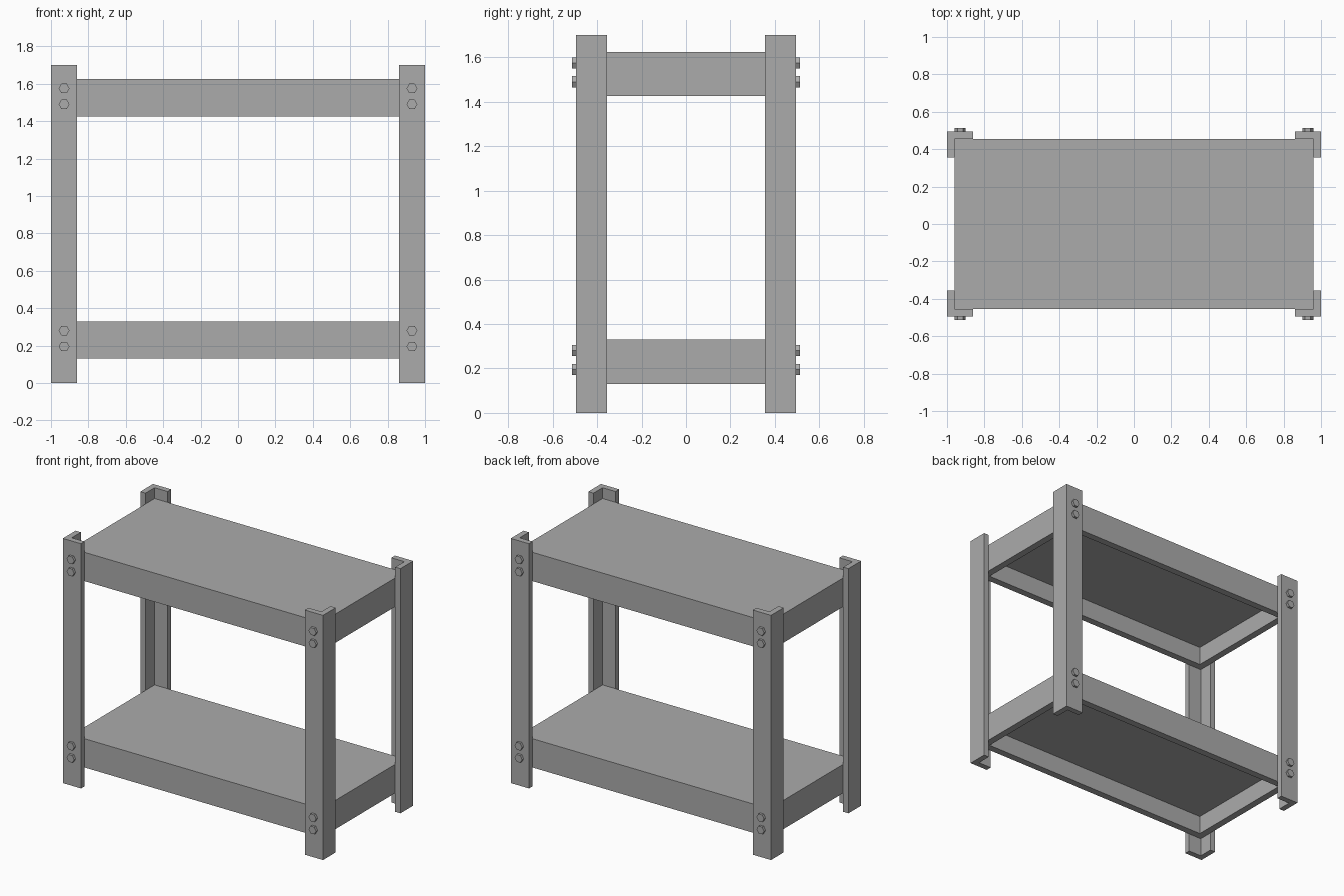
import bpy, bmesh, math
from mathutils import Matrix

cube = bpy.data.objects.get("Cube")
if cube:
    bpy.data.objects.remove(cube, do_unlink=True)

# Overall dimensions
HX, HY, HEIGHT = 1.0, 0.495, 1.70
FLANGE, THICK = 0.14, 0.04
SHELF_H, RIM, PLATE = 0.20, 0.07, 0.07
SHELF_BOTTOMS = {"lower": 0.13, "upper": 1.425}

steel = bpy.data.materials.new("grey_steel")
steel.use_nodes = True
colour = (0.41, 0.41, 0.41, 1)
steel.diffuse_color = colour
steel.node_tree.nodes["Principled BSDF"].inputs["Base Color"].default_value = colour


def add_object(name, bm):
    bmesh.ops.recalc_face_normals(bm, faces=bm.faces[:])
    mesh = bpy.data.meshes.new(name)
    bm.to_mesh(mesh)
    bm.free()
    mesh.materials.append(steel)
    obj = bpy.data.objects.new(name, mesh)
    bpy.context.collection.objects.link(obj)
    return obj


def angle_post(name, sx, sy):
    """L-shaped upright with its heel at the outer corner."""
    profile = [(0, 0), (FLANGE, 0), (FLANGE, THICK),
               (THICK, THICK), (THICK, FLANGE), (0, FLANGE)]
    bm = bmesh.new()
    face = bm.faces.new([bm.verts.new((sx * (HX - a), sy * (HY - b), 0))
                         for a, b in profile])
    top = bmesh.ops.extrude_face_region(bm, geom=[face])["geom"]
    bmesh.ops.translate(bm, vec=(0, 0, HEIGHT),
                        verts=[v for v in top if isinstance(v, bmesh.types.BMVert)])
    add_object(name, bm)


def tray_shelf(name, z):
    """Shelf with a flat top and a deep hollow underneath."""
    bm = bmesh.new()
    bmesh.ops.create_cube(bm, size=1, matrix=Matrix.Translation((0, 0, z + SHELF_H / 2))
                          @ Matrix.Diagonal((2 * (HX - THICK), 2 * (HY - THICK), SHELF_H, 1)))
    bm.normal_update()
    under = min(bm.faces, key=lambda f: f.normal.z)
    bmesh.ops.inset_region(bm, faces=[under], thickness=RIM)
    hollow = bmesh.ops.extrude_face_region(bm, geom=[under])["geom"]
    bmesh.ops.translate(bm, vec=(0, 0, SHELF_H - PLATE),
                        verts=[v for v in hollow if isinstance(v, bmesh.types.BMVert)])
    if under.is_valid:
        bmesh.ops.delete(bm, geom=[under], context='FACES_ONLY')
    add_object(name, bm)


def bolt_heads(name, sx, sy):
    """Hexagonal heads on the outer face of a post, two per shelf."""
    bm = bmesh.new()
    for base in SHELF_BOTTOMS.values():
        for dz in (0.065, 0.15):
            place = (Matrix.Translation((sx * 0.93, sy * (HY + 0.005), base + dz))
                     @ Matrix.Rotation(math.pi / 2, 4, 'X')
                     @ Matrix.Rotation(math.pi / 2, 4, 'Z'))
            hexagon = bmesh.ops.create_cone(bm, cap_ends=True, segments=6, radius1=0.029,
                                            radius2=0.029, depth=0.024, matrix=place)["verts"]
            # Turn the hexagon so that its points lie along x
            centre = place.translation
            reach = max(abs(v.co.x - centre.x) for v in hexagon)
            if reach < 0.028:
                bmesh.ops.rotate(bm, verts=hexagon, cent=centre,
                                 matrix=Matrix.Rotation(math.pi / 6, 3, 'Y'))
    add_object(name, bm)


# Shelves
for level, z in SHELF_BOTTOMS.items():
    tray_shelf(level + "_shelf", z)

# Posts and bolts at the four corners
for side, sx in (("left", 1), ("right", -1)):
    for end, sy in (("front", -1), ("back", 1)):
        angle_post(f"{end}_{side}_post", sx, sy)
        bolt_heads(f"{end}_{side}_bolts", sx, sy)
